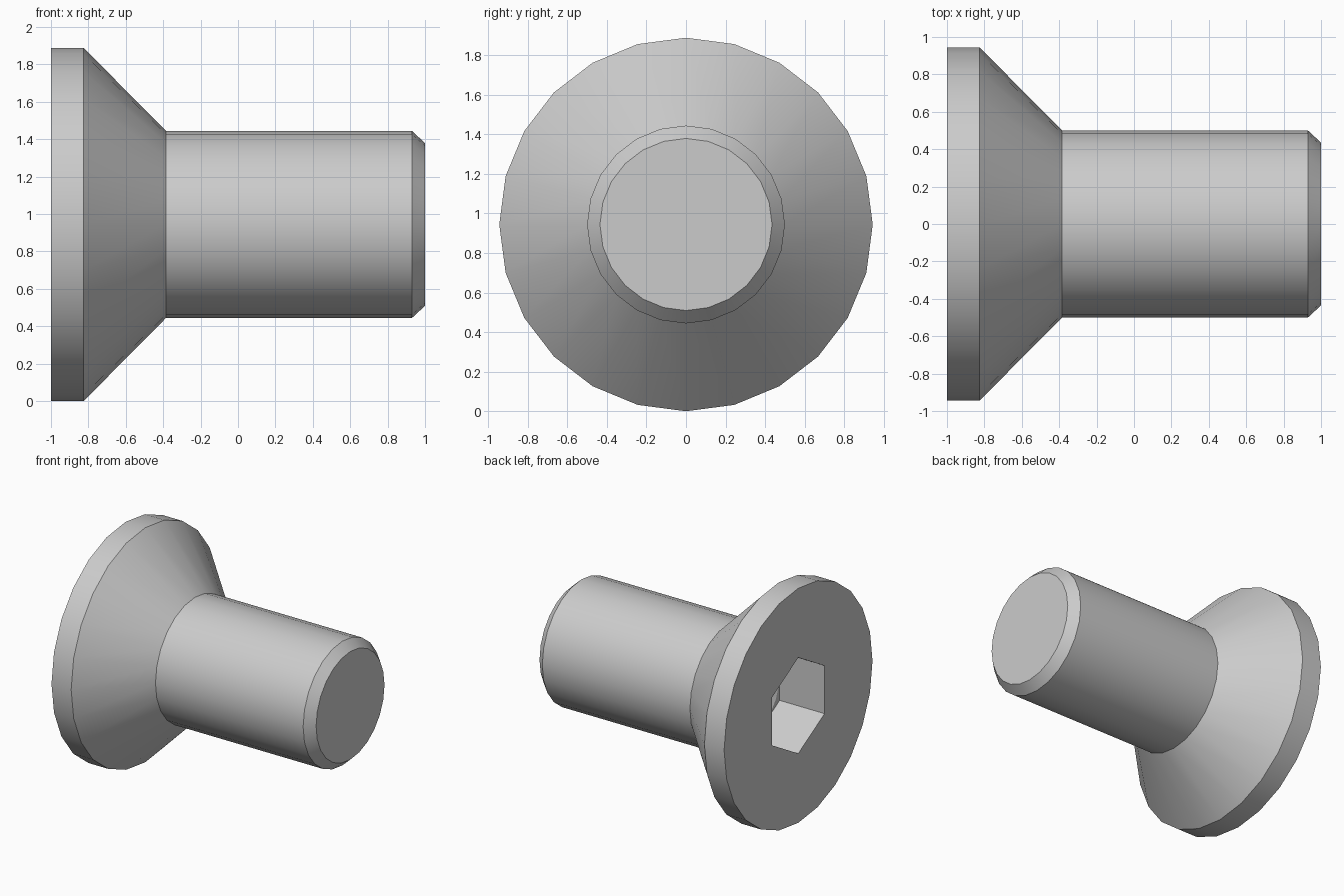
import bpy, bmesh
from math import sin, cos, tau

cube = bpy.data.objects.get("Cube")
if cube:
    bpy.data.objects.remove(cube, do_unlink=True)

SIDES = 24
AXIS_Z = 0.944
HEX_CORNER = 0.386
STEP = SIDES // 6

steel = bpy.data.materials.new("brushed steel")
steel.use_nodes = True
colour = (0.6, 0.6, 0.6, 1)
steel.diffuse_color = colour
steel.node_tree.nodes["Principled BSDF"].inputs["Base Color"].default_value = colour

bm = bmesh.new()


def ring(x, radius, count=SIDES):
    """Ring of vertices around the screw axis, starting at the top."""
    return [bm.verts.new((x, radius * sin(tau * i / count),
                          AXIS_Z + radius * cos(tau * i / count)))
            for i in range(count)]


def bridge(a, b):
    n = len(a)
    for i in range(n):
        j = (i + 1) % n
        bm.faces.new((a[i], a[j], b[j], b[i]))


def join_hex(hexagon, circle):
    """Fill the flat area between a hexagon and a circle."""
    for k in range(6):
        arc = [circle[(STEP * k + i) % SIDES] for i in range(STEP + 1)]
        bm.faces.new([hexagon[(k + 1) % 6], hexagon[k]] + arc)


# Head rim, countersunk cone, shank and tip chamfer
profile = [(-1, 0.944), (-0.825, 0.944), (-0.385, 0.5), (0.93, 0.5), (1, 0.435)]
rings = [ring(x, r) for x, r in profile]
for a, b in zip(rings, rings[1:]):
    bridge(a, b)
bm.faces.new(rings[-1])

# Hexagonal socket with a drilled conical floor
mouth = ring(-1, HEX_CORNER, 6)
floor = ring(-0.6, HEX_CORNER, 6)
drill = ring(-0.6, 0.33)
join_hex(mouth, rings[0])
bridge(mouth, floor)
join_hex(floor, drill)
point = bm.verts.new((-0.41, 0, AXIS_Z))
for i in range(SIDES):
    bm.faces.new((drill[i], drill[(i + 1) % SIDES], point))

bmesh.ops.recalc_face_normals(bm, faces=bm.faces)
mesh = bpy.data.meshes.new("countersunk_screw")
bm.to_mesh(mesh)
bm.free()
mesh.materials.append(steel)
screw = bpy.data.objects.new("countersunk_screw", mesh)
bpy.context.collection.objects.link(screw)

# Smooth round surfaces, sharp rims
bpy.ops.object.select_all(action='DESELECT')
screw.select_set(True)
bpy.context.view_layer.objects.active = screw
bpy.ops.object.shade_smooth_by_angle(angle=0.5)
